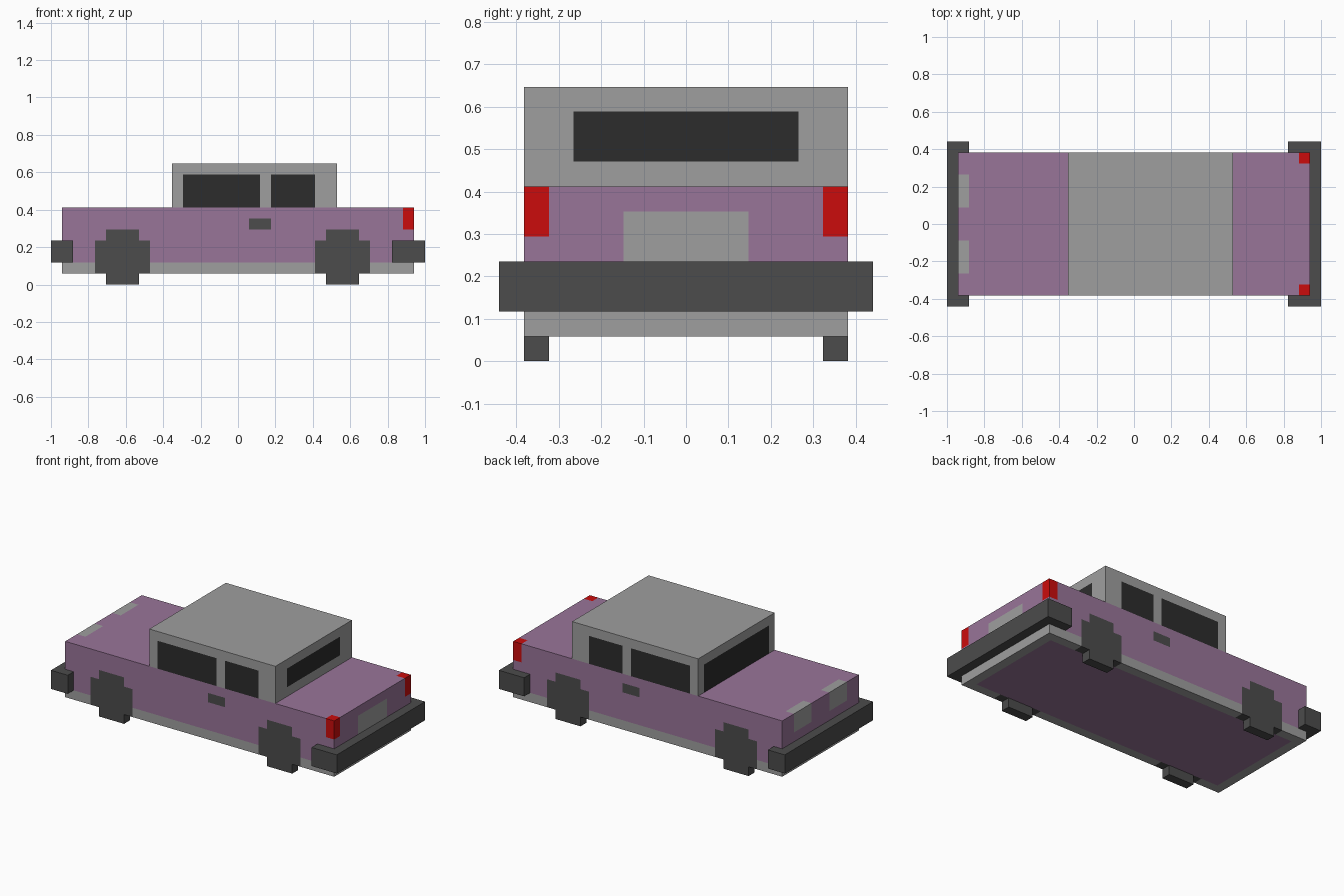
import bpy, bmesh
from mathutils import Vector

if "Cube" in bpy.data.objects:
    bpy.data.objects.remove(bpy.data.objects["Cube"])

U = 1 / 17  # one block of the blocky style; the car is 34 blocks long


def material(name, r, g, b):
    def lin(c):
        c /= 255
        return c / 12.92 if c <= 0.04045 else ((c + 0.055) / 1.055) ** 2.4
    m = bpy.data.materials.new(name)
    m.diffuse_color = (lin(r), lin(g), lin(b), 1)
    m.use_nodes = True
    m.node_tree.nodes["Principled BSDF"].inputs["Base Color"].default_value = m.diffuse_color
    return m


PURPLE = material("purple paint", 153, 117, 153)
GREY = material("light grey", 159, 159, 159)
DARK = material("dark grey", 76, 76, 76)
GLASS = material("black glass", 44, 44, 44)
RED = material("red light", 203, 12, 12)


def block(name, bounds, base, details=()):
    """Box in block units, cut along the detail bounds; details are (x, y, z ranges, material)."""
    mats = [base]
    for d in details:
        if d[3] not in mats:
            mats.append(d[3])
    # cut positions on each axis
    cuts = [sorted({v for r in [bounds] + [d[:3] for d in details] for v in r[a]}) for a in range(3)]
    bm = bmesh.new()
    verts = {}

    def vert(co):
        if co not in verts:
            verts[co] = bm.verts.new(Vector(co) * U)
        return verts[co]

    for a in range(3):
        b, c = (a + 1) % 3, (a + 2) % 3
        for end, sign in ((0, -1), (1, 1)):
            for b0, b1 in zip(cuts[b], cuts[b][1:]):
                for c0, c1 in zip(cuts[c], cuts[c][1:]):
                    ring = []
                    for vb, vc in ((b0, c0), (b1, c0), (b1, c1), (b0, c1)):
                        co = [0, 0, 0]
                        co[a], co[b], co[c] = bounds[a][end], vb, vc
                        ring.append(vert(tuple(co)))
                    face = bm.faces.new(ring[::sign])
                    # colour by the block just behind the face
                    p = [0, 0, 0]
                    p[a], p[b], p[c] = bounds[a][end] - sign * 0.5, (b0 + b1) / 2, (c0 + c1) / 2
                    for d in details:
                        if all(d[i][0] < p[i] < d[i][1] for i in range(3)):
                            face.material_index = mats.index(d[3])
    me = bpy.data.meshes.new(name)
    bm.to_mesh(me)
    bm.free()
    for m in mats:
        me.materials.append(m)
    ob = bpy.data.objects.new(name, me)
    bpy.context.collection.objects.link(ob)
    return ob


def both(lo, hi):
    return ((lo, hi), (-hi, -lo))


SIDES = both(5.5, 6.5)
AXLES = {"front": -10.5, "rear": 9.5}

# Body: grey sill ring around a purple floor, then lights, plate, handles, wheels
body = [((-16, 16), (-6.5, 6.5), (1, 2), GREY),
        ((-15, 15), (-5.5, 5.5), (1, 2), PURPLE),
        ((15, 16), (-2.5, 2.5), (4, 6), GREY)]
for y in both(1.5, 4.5):
    body.append(((-16, -15), y, (5, 7), GREY))       # headlights
for y in SIDES:
    body.append(((15, 16), y, (5, 7), RED))          # tail lights
    body.append(((1, 3), y, (5, 6), DARK))           # door handles
    for x in AXLES.values():                         # wheel discs
        body.append(((x - 2.5, x + 2.5), y, (1, 4), DARK))
        body.append(((x - 1.5, x + 1.5), y, (4, 5), DARK))
block("body", ((-16, 16), (-6.5, 6.5), (1, 7)), PURPLE, body)

# Cabin with windscreen, rear window and side windows
cabin = [((-6, -5), (-5.5, 5.5), (7, 10), GLASS),
         ((8, 9), (-4.5, 4.5), (8, 10), GLASS)]
for y in SIDES:
    cabin.append(((-5, 2), y, (7, 10), GLASS))
    cabin.append(((3, 7), y, (7, 10), GLASS))
block("cabin", ((-6, 9), (-6.5, 6.5), (7, 11)), GREY, cabin)

# Bumpers
block("front_bumper", ((-17, -15), (-7.5, 7.5), (2, 4)), DARK)
block("rear_bumper", ((14, 17), (-7.5, 7.5), (2, 4)), DARK)

# Wheel bottoms touching the ground
for end, x in AXLES.items():
    for side, y in zip(("left", "right"), SIDES):
        block(f"{end}_{side}_wheel", ((x - 1.5, x + 1.5), y, (0, 1)), DARK)
